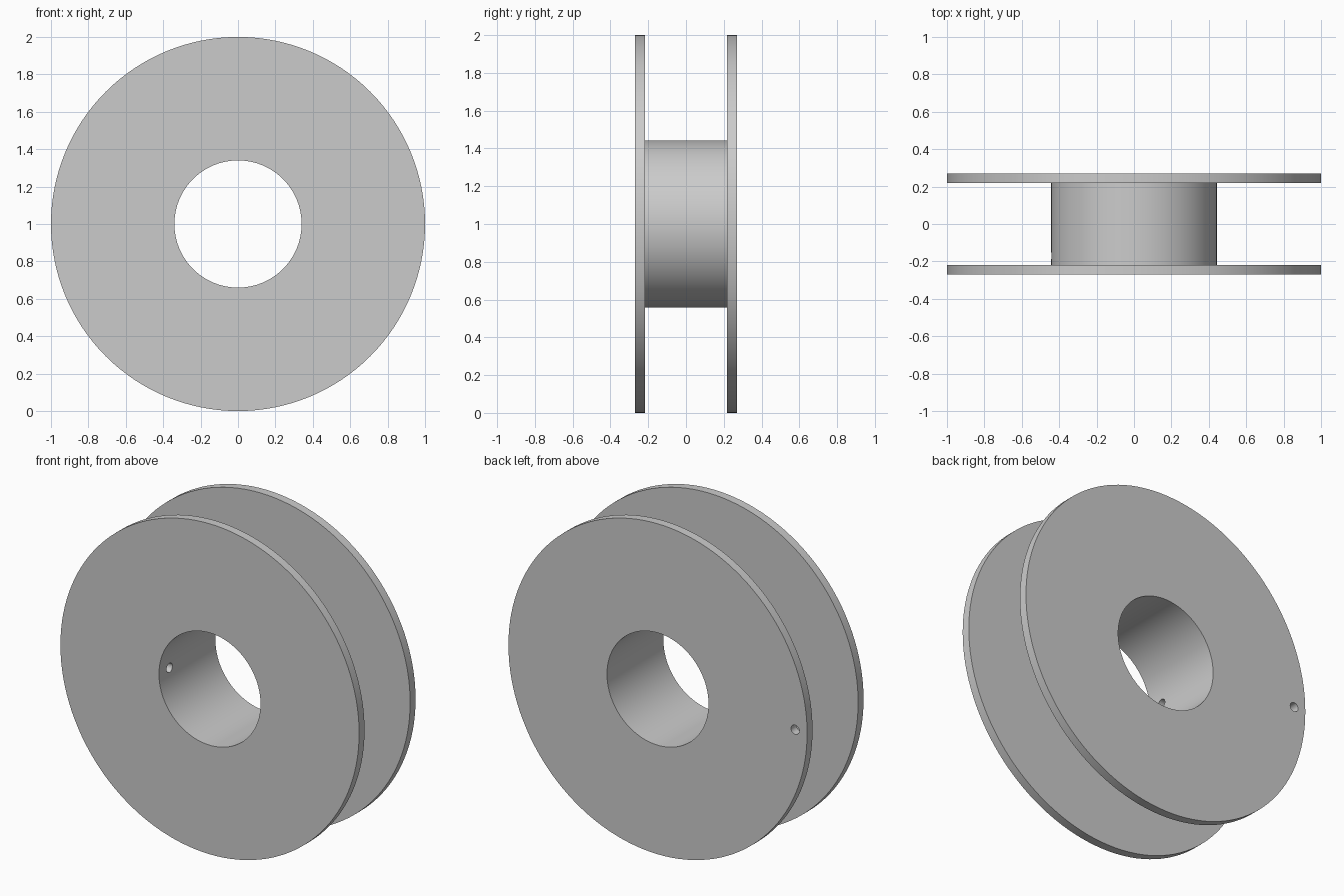
import bpy, bmesh, math
from mathutils import Matrix, Vector

cube = bpy.data.objects.get("Cube")
if cube:
    bpy.data.objects.remove(cube, do_unlink=True)

FLANGE_R, HUB_R, BORE_R = 1.0, 0.443, 0.34
OUTER_Y, INNER_Y = 0.27, 0.218
CENTRE = Vector((0, 0, 1))

grey = bpy.data.materials.new("light grey")
grey.use_nodes = True
grey.diffuse_color = (0.6, 0.6, 0.6, 1)
grey.node_tree.nodes["Principled BSDF"].inputs["Base Color"].default_value = (0.6, 0.6, 0.6, 1)


def make_object(name, bm):
    bmesh.ops.recalc_face_normals(bm, faces=bm.faces)
    mesh = bpy.data.meshes.new(name)
    bm.to_mesh(mesh)
    bm.free()
    mesh.materials.append(grey)
    obj = bpy.data.objects.new(name, mesh)
    bpy.context.collection.objects.link(obj)
    return obj


def lathe(name, profile, steps=128):
    """Turn a closed (radius, y) profile around the horizontal axle."""
    bm = bmesh.new()
    verts = [bm.verts.new((r, y, CENTRE.z)) for r, y in profile]
    edges = [bm.edges.new((v, verts[i - 1])) for i, v in enumerate(verts)]
    bmesh.ops.spin(bm, geom=verts + edges, cent=CENTRE, axis=(0, 1, 0),
                   angle=math.tau, steps=steps, use_merge=True)
    bmesh.ops.remove_doubles(bm, verts=bm.verts, dist=1e-5)
    return make_object(name, bm)


def drill(target, name, location, axis, length, radius=0.028):
    """Cut a small round hole through the target."""
    turn = Vector((0, 0, 1)).rotation_difference(Vector(axis)).to_matrix().to_4x4()
    bm = bmesh.new()
    bmesh.ops.create_cone(bm, cap_ends=True, segments=32, radius1=radius, radius2=radius,
                          depth=length, matrix=Matrix.Translation(location) @ turn)
    cutter = make_object(name, bm)
    cutter.hide_render = True
    cut = target.modifiers.new(name, 'BOOLEAN')
    cut.operation, cut.solver, cut.object = 'DIFFERENCE', 'EXACT', cutter
    bpy.context.view_layer.objects.active = target
    bpy.ops.object.modifier_apply(modifier=cut.name)
    bpy.data.objects.remove(cutter, do_unlink=True)


# Spool: two flanges and a hollow hub turned as one solid
half = [(BORE_R, OUTER_Y), (FLANGE_R, OUTER_Y), (FLANGE_R, INNER_Y), (HUB_R, INNER_Y)]
spool = lathe("spool", half + [(r, -y) for r, y in reversed(half)])

# Thread holes: one in the back flange, one in the hub wall
drill(spool, "flange_hole", (-0.92, (OUTER_Y + INNER_Y) / 2, CENTRE.z), (0, 1, 0), 0.2)
drill(spool, "hub_hole", (-(HUB_R + BORE_R) / 2, -0.17, CENTRE.z), (1, 0, 0), 0.2)

# Smooth round walls with crisp rims
bpy.ops.object.select_all(action='DESELECT')
spool.select_set(True)
bpy.context.view_layer.objects.active = spool
bpy.ops.object.shade_smooth_by_angle(angle=math.radians(30))
